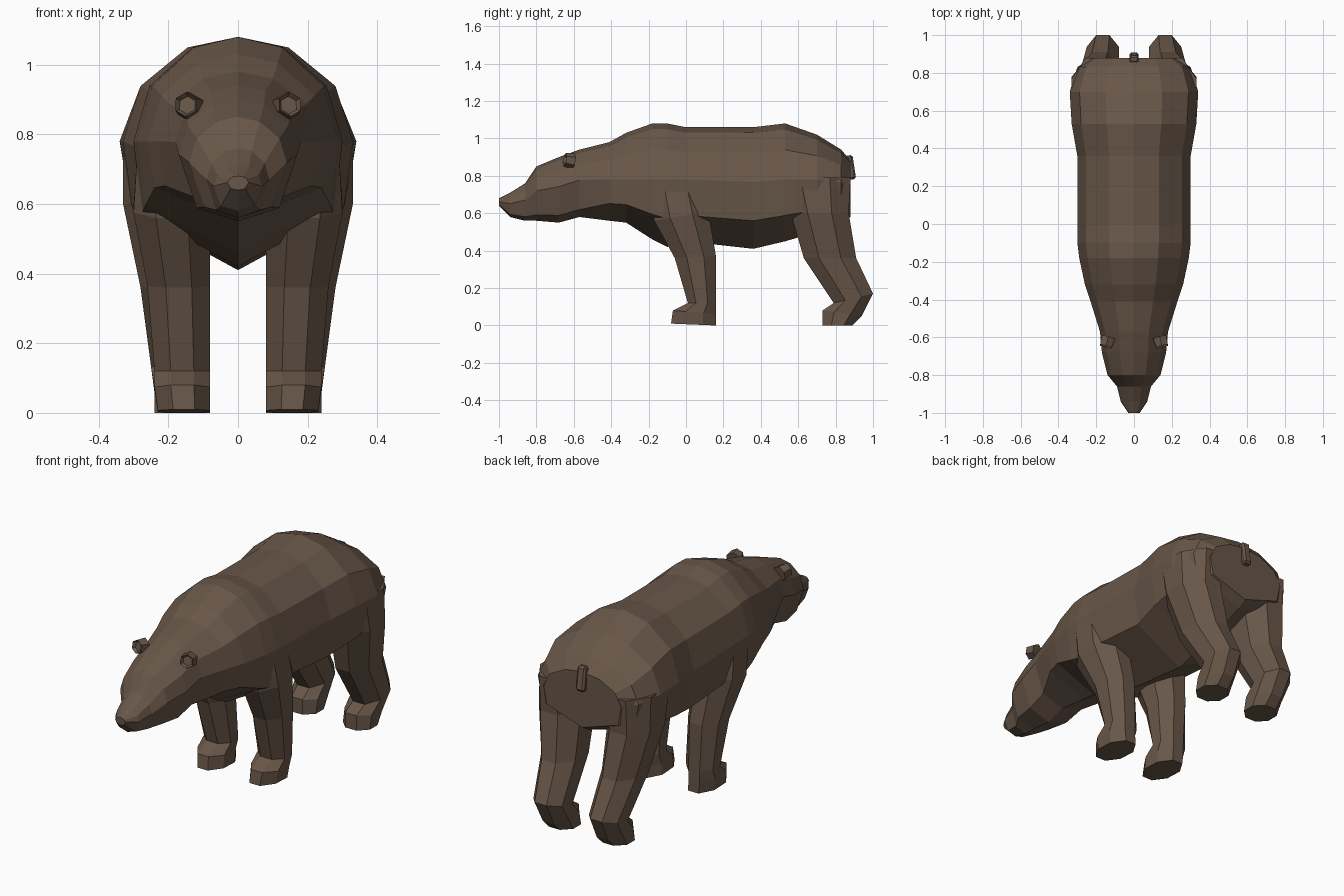
import bpy, bmesh
from math import cos, sin, pi, radians
from mathutils import Matrix

cube = bpy.data.objects.get("Cube")
if cube:
    bpy.data.objects.remove(cube, do_unlink=True)

fur = bpy.data.materials.new("brown_fur")
fur.use_nodes = True
fur.diffuse_color = (.14, .095, .066, 1)
fur.node_tree.nodes["Principled BSDF"].inputs["Base Color"].default_value = fur.diffuse_color


def finish(name, bm):
    bmesh.ops.recalc_face_normals(bm, faces=bm.faces)
    mesh = bpy.data.meshes.new(name)
    bm.to_mesh(mesh)
    bm.free()
    mesh.materials.append(fur)
    obj = bpy.data.objects.new(name, mesh)
    bpy.context.collection.objects.link(obj)


def loft(name, rings):
    """Skin a list of equal-length closed rings and cap both ends."""
    bm = bmesh.new()
    loops = [[bm.verts.new(point) for point in ring] for ring in rings]
    for loop, following in zip(loops, loops[1:]):
        for i in range(len(loop)):
            bm.faces.new((loop[i - 1], loop[i], following[i], following[i - 1]))
    bm.faces.new(loops[0])
    bm.faces.new(loops[-1])
    finish(name, bm)


def body_ring(y, top, keel, width):
    """Rounded back over a V-shaped belly; the head has a flatter jaw."""
    is_head = y < -.5
    middle = min(.78, keel + .55 * (top - keel))
    lower = keel + (.2 if is_head else .42) * (middle - keel)
    lower_width = width * (.7 if is_head else .92)
    side = [(lower_width, lower)]
    for step in range(3):
        angle = radians(32 * step)
        side.append((width * cos(angle), middle + (top - middle) * sin(angle)))
    mirrored = [(-x, z) for x, z in reversed(side)]
    return [(x, y, z) for x, z in [(0, keel)] + side + [(0, top)] + mirrored]


# Body and head from nose to rump: position, back height, keel height, half width
body_stations = [
    (-1, .68, .64, .03),
    (-.94, .71, .58, .07),
    (-.86, .76, .56, .09),
    (-.8, .85, .56, .14),
    (-.68, .9, .55, .17),
    (-.57, .94, .58, .18),
    (-.41, .98, .56, .23),
    (-.32, 1.03, .55, .26),
    (-.18, 1.08, .46, .29),
    (-.1, 1.08, .42, .3),
    (0, 1.06, .45, .3),
    (.36, 1.06, .41, .3),
    (.53, 1.08, .45, .33),
    (.7, 1.02, .5, .34),
    (.83, .94, .55, .3),
    (.88, .88, .58, .23),
]
loft("body", [body_ring(*station) for station in body_stations])


def leg_ring(front_y, front_z, rear_y, rear_z, outer, side):
    """Octagonal slice of a leg, sloping from its front edge to its rear edge."""
    inner = .08
    ring = []
    for corner in range(8):
        angle = (corner + .5) * pi / 4
        across = .5 + .5 * cos(angle) / cos(pi / 8)
        along = .5 + .5 * sin(angle) / cos(pi / 8)
        ring.append((side * (inner + across * (outer - inner)),
                     front_y + along * (rear_y - front_y),
                     front_z + along * (rear_z - front_z)))
    return ring


# Leg slices from the body down to the sole: front edge, rear edge, outer side
front_leg = [
    (-.2, .74, .09, .74, .29),
    (-.17, .56, .12, .61, .3),
    (-.06, .36, .16, .37, .26),
    (.01, .12, .16, .12, .24),
    (-.07, .08, .16, .06, .24),
    (-.08, .01, .16, 0, .23),
]
hind_leg = [
    (.5, .79, .88, .79, .33),
    (.56, .6, .87, .6, .33),
    (.63, .36, .91, .36, .28),
    (.79, .12, 1, .17, .25),
    (.73, .08, .94, .05, .24),
    (.73, 0, .89, 0, .24),
]


def build_ear(name, side):
    """Six-sided knob with a hollow front."""
    bm = bmesh.new()
    bmesh.ops.create_cone(bm, cap_ends=True, segments=6, radius1=.042, radius2=.036, depth=.05)
    opening = max(bm.faces, key=lambda face: face.normal.z)
    bmesh.ops.inset_region(bm, faces=[opening], thickness=.01)
    bmesh.ops.translate(bm, verts=opening.verts, vec=(0, 0, -.015))
    turn = Matrix.Rotation(side * .25, 4, 'Z') @ Matrix.Rotation(1.4, 4, 'X')
    bm.transform(Matrix.Translation((side * .143, -.625, .882)) @ turn)
    finish(name, bm)


for label, side in (("left", 1), ("right", -1)):
    loft("front_leg_" + label, [leg_ring(*piece, side) for piece in front_leg])
    loft("hind_leg_" + label, [leg_ring(*piece, side) for piece in hind_leg])
    build_ear("ear_" + label, side)


def build_tail():
    """Short bevelled tail lying against the rump."""
    bm = bmesh.new()
    bmesh.ops.create_cube(bm, size=1)
    bm.transform(Matrix.Diagonal((.05, .04, .13, 1)))
    bmesh.ops.bevel(bm, geom=bm.edges[:], offset=.01, segments=1, affect='EDGES')
    bm.transform(Matrix.Translation((0, .88, .845)) @ Matrix.Rotation(.15, 4, 'X'))
    finish("tail", bm)


build_tail()
